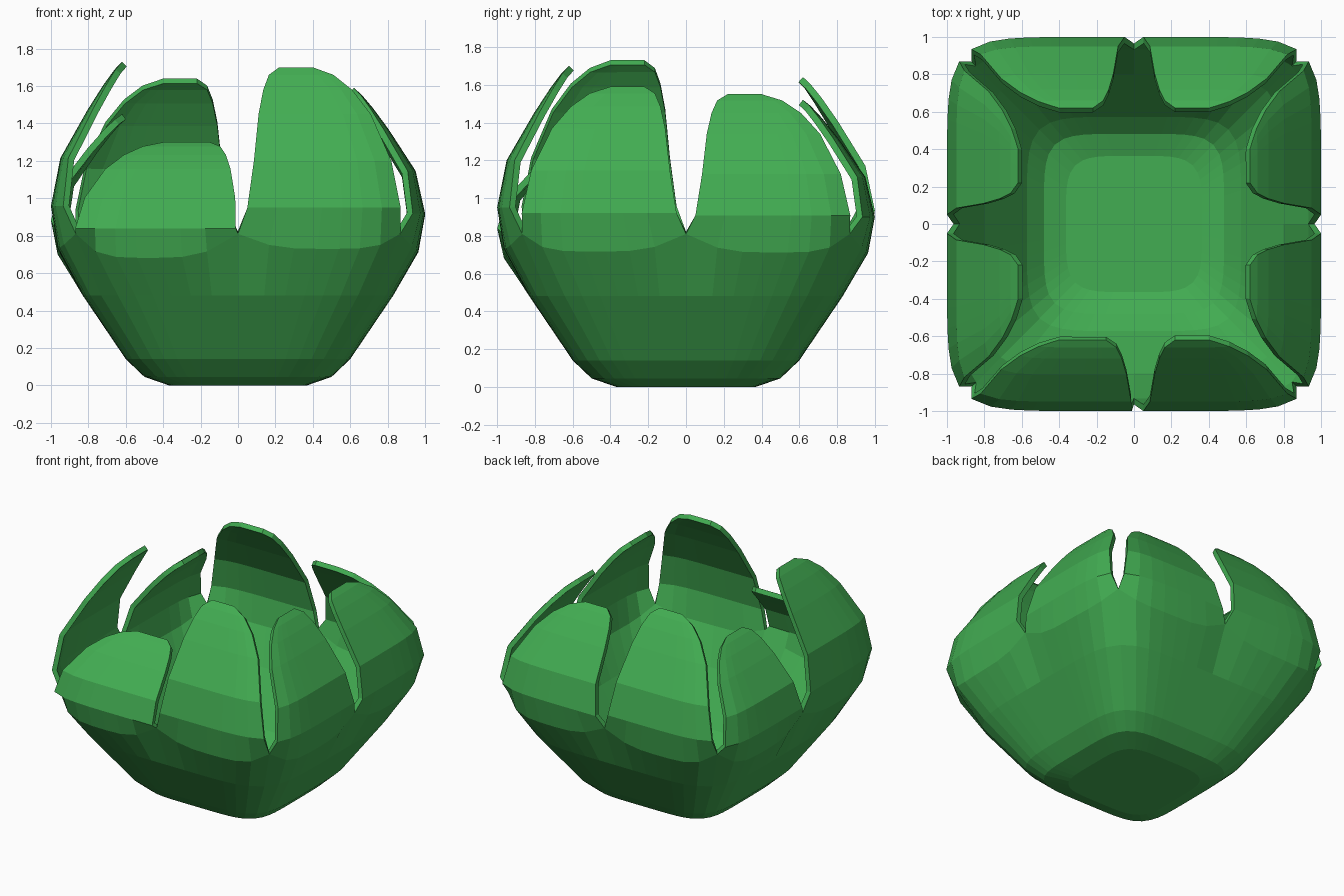
import bpy, bmesh
from math import cos, sin, pi

if "Cube" in bpy.data.objects:
    bpy.data.objects.remove(bpy.data.objects["Cube"], do_unlink=True)

COLUMNS = 7

# Bowl rings: height, half width, squareness
BOWL = [(0, .37, 4.5), (.045, .50, 5), (.14, .60, 5), (.48, .83, 5.5), (.73, .965, 6.5)]
# Petal rows: height, half width, squareness, inner edge, outer edge
PETAL = [(.95, 1.0, 7, .05, .87), (1.2, .95, 8, .085, .82),
         (1.45, .805, 10, .11, .71), (1.58, .72, 10, .135, .61),
         (1.66, .66, 10, .165, .51), (1.70, .62, 10, .22, .40)]
# Tip heights per side (front, left, back, right as seen turning): low side, high side
TIPS = [(1.30, 1.70), (1.59, 1.55), (1.52, 1.64), (1.45, 1.73)]


def outward(t, w, p):
    """Distance out from the centre on a rounded square."""
    return w * max(0, 1 - (t / w) ** p) ** (1 / p)


def wedge_rows(tip):
    """Half of one side, from the middle notch to the corner, as rows of (t, out, z)."""
    drop = 1.70 - tip
    shift = .07 if tip < 1.4 else 0
    rows = []
    for i, (z, w, p) in enumerate(BOWL):
        row = []
        for c in range(COLUMNS + 1):
            s = (c / COLUMNS) ** .85
            t = s * w * .5 ** (1 / p)
            edge = abs(2 * c / COLUMNS - 1) ** 4
            top = i == len(BOWL) - 1
            h = z + (.08 * edge - .12 * drop * (1 - edge) if top else 0)
            row.append((t, outward(t, w, p), h))
        rows.append(row)
    for z, w, p, a, b in PETAL:
        a = max(.012, a - shift)
        h = z - drop * ((z - .48) / 1.22) ** 1.35
        row = []
        for c in range(COLUMNS + 1):
            t = a + (b - a) * (c / COLUMNS) ** .85
            row.append((t, outward(t, w, p), h))
        rows.append(row)
    return rows


# Shell of eight wedges
bm = bmesh.new()
for side, tips in enumerate(TIPS):
    ang = side * pi / 2
    for sign, tip in zip((-1, 1), tips):
        grid = []
        for row in wedge_rows(tip):
            grid.append([bm.verts.new((sign * t * cos(ang) + o * sin(ang),
                                       sign * t * sin(ang) - o * cos(ang), z))
                         for t, o, z in row])
        for lo, hi in zip(grid, grid[1:]):
            for c in range(COLUMNS):
                quad = [lo[c], lo[c + 1], hi[c + 1], hi[c]]
                bm.faces.new(quad if sign > 0 else quad[::-1])
bmesh.ops.remove_doubles(bm, verts=bm.verts, dist=.0005)

# Flat base
rim = [e for e in bm.edges if e.is_boundary and all(v.co.z < .001 for v in e.verts)]
bmesh.ops.contextual_create(bm, geom=rim)
bmesh.ops.recalc_face_normals(bm, faces=bm.faces)
base = min(bm.faces, key=lambda f: f.calc_center_median().z)
if base.normal.z > 0:
    bmesh.ops.reverse_faces(bm, faces=bm.faces)

mesh = bpy.data.meshes.new("petal_bowl")
bm.to_mesh(mesh)
bm.free()
bowl = bpy.data.objects.new("petal_bowl", mesh)
bpy.context.collection.objects.link(bowl)

# Wall thickness
wall = bowl.modifiers.new("wall", 'SOLIDIFY')
wall.thickness = .035
wall.offset = -1

# Leaf green
green = bpy.data.materials.new("leaf_green")
green.use_nodes = True
colour = (.055, .42, .085, 1)
green.diffuse_color = colour
green.node_tree.nodes["Principled BSDF"].inputs["Base Color"].default_value = colour
mesh.materials.append(green)
